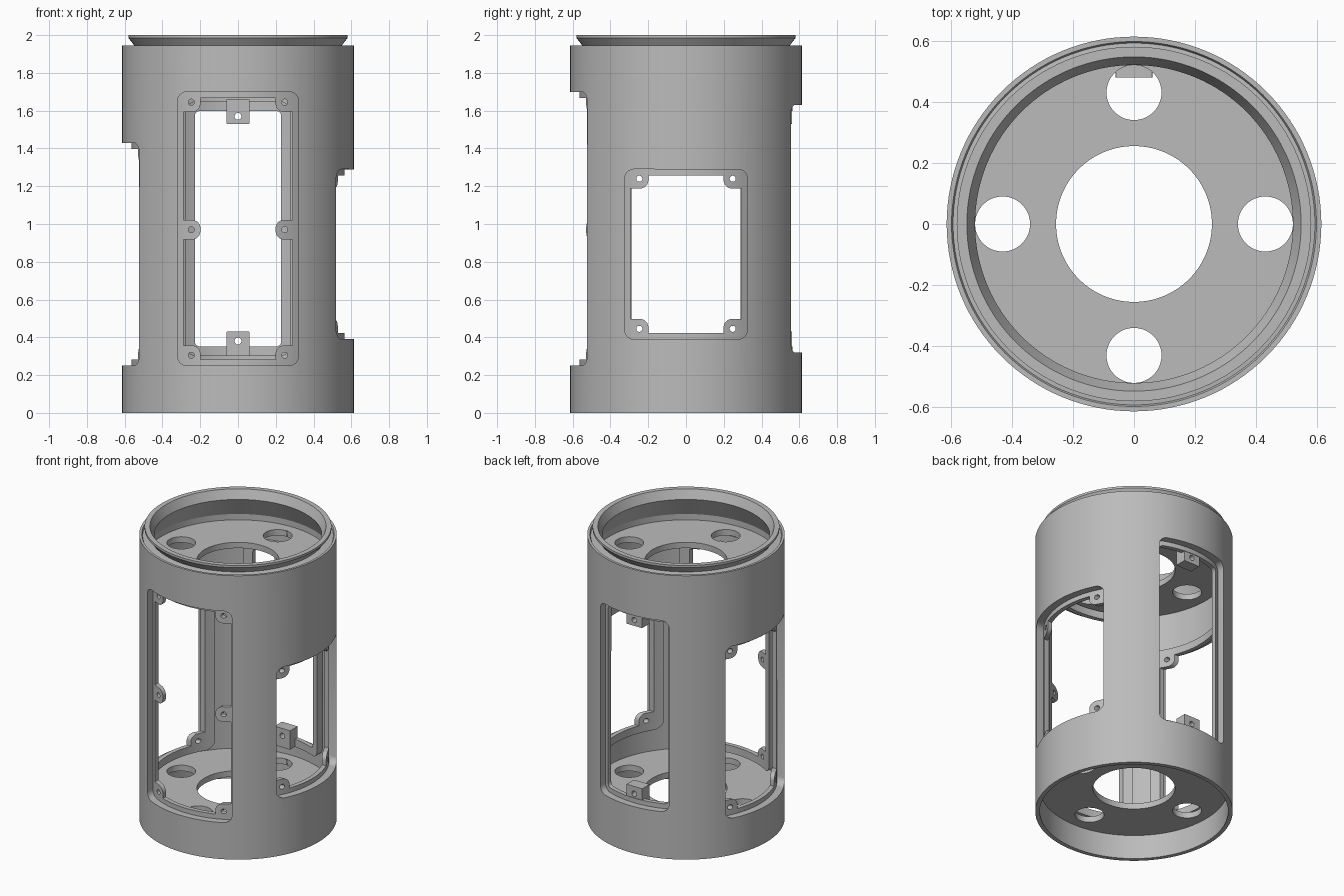
import bpy, bmesh, math
from mathutils import Vector

if "Cube" in bpy.data.objects:
    bpy.data.objects.remove(bpy.data.objects["Cube"])

SEG = 128
WALL_IN, LEDGE, FRAME_IN = 0.585, 0.565, 0.535

grey = bpy.data.materials.new("plain grey")
grey.use_nodes = True
COLOUR = (0.5, 0.5, 0.5, 1)
grey.diffuse_color = COLOUR
grey.node_tree.nodes["Principled BSDF"].inputs["Base Color"].default_value = COLOUR


def finish(bm, name):
    bmesh.ops.recalc_face_normals(bm, faces=bm.faces)
    me = bpy.data.meshes.new(name)
    bm.to_mesh(me)
    bm.free()
    me.materials.append(grey)
    ob = bpy.data.objects.new(name, me)
    bpy.context.collection.objects.link(ob)
    return ob


def lathe(name, profile):
    """Spin a closed (radius, height) loop around z."""
    bm = bmesh.new()
    rings = []
    for i in range(SEG):
        a = math.tau * i / SEG
        rings.append([bm.verts.new((r * math.cos(a), r * math.sin(a), z)) for r, z in profile])
    n = len(profile)
    for i in range(SEG):
        p, q = rings[i], rings[(i + 1) % SEG]
        for j in range(n):
            k = (j + 1) % n
            bm.faces.new((p[j], q[j], q[k], p[k]))
    return finish(bm, name)


def tube(name, r0, r1, z0, z1):
    return lathe(name, [(r1, z0), (r1, z1), (r0, z1), (r0, z0)])


def prism(angle, u0, u1, z0, z1, radius, near=0.3, far=0.8, name="cutter"):
    """Rounded rectangle facing outward at an angle, extruded radially."""
    d = Vector((math.cos(angle), math.sin(angle), 0))
    t = Vector((-d.y, d.x, 0))
    bm = bmesh.new()
    corners = [(u1 - radius, z1 - radius), (u0 + radius, z1 - radius),
               (u0 + radius, z0 + radius), (u1 - radius, z0 + radius)]
    loop = []
    for c, (u, z) in enumerate(corners):
        for s in range(9):
            a = math.pi / 2 * (c + s / 9)
            loop.append((u + radius * math.cos(a), z + radius * math.sin(a)))
    a, b = [[bm.verts.new(d * w + t * u + Vector((0, 0, z))) for u, z in loop] for w in (near, far)]
    bm.faces.new(a)
    bm.faces.new(b)
    for i in range(len(loop)):
        j = (i + 1) % len(loop)
        bm.faces.new((a[i], a[j], b[j], b[i]))
    return finish(bm, name)


def pin(angle, u, z, r):
    return prism(angle, u - r, u + r, z - r, z + r, r * 0.98)


def boolean(ob, tool, op):
    m = ob.modifiers.new("cut", "BOOLEAN")
    m.operation, m.solver, m.object = op, "EXACT", tool
    bpy.context.view_layer.objects.active = ob
    bpy.ops.object.modifier_apply(modifier=m.name)
    bpy.data.objects.remove(tool)


# Thin outer shell with the flared lip at the top
shell = lathe("outer_shell", [
    (0.613, 0), (0.613, 1.945), (0.597, 1.945), (0.592, 1.935), (0.545, 1.94),
    (0.58, 1.985), (0.58, 2), (0.547, 2), (0.52, 1.94), (WALL_IN, 1.81), (WALL_IN, 0)])

# Windows: name, angle, half width, bottom, top, ear heights
windows = [
    ("front", -90, 0.32, 0.25, 1.70, (0.305, 0.97, 1.645)),
    ("left", 0, 0.325, 0.39, 1.29, (0.445, 1.24)),
    ("back", 90, 0.26, 0.32, 1.63, ()),
    ("right", 180, 0.32, 0.25, 1.43, (0.305, 1.375)),
]
EAR_U = 0.247
for name, deg, half, z0, z1, ears in windows:
    a = math.radians(deg)
    # Curved frame behind the wall
    frame = prism(a, -half - 0.02, half + 0.02, z0 - 0.02, z1 + 0.02, 0.06, name=name + "_frame")
    boolean(frame, tube("frame_shell", FRAME_IN, 0.6, -0.1, 2.1), "INTERSECT")
    boolean(shell, frame, "UNION")
    # Shallow recess that leaves a ledge
    recess = prism(a, -half, half, z0, z1, 0.05)
    boolean(recess, tube("ledge_core", 0.1, LEDGE, -0.1, 2.1), "DIFFERENCE")
    boolean(shell, recess, "DIFFERENCE")
    # Opening, less the screw ears
    w = half - 0.032
    opening = prism(a, -w, w, z0 + 0.032, z1 - 0.032, 0.025)
    for z in ears:
        low = z - (0.15 if z == ears[0] else 0.052)
        high = z + (0.15 if z == ears[-1] else 0.052)
        for s in (-1, 1):
            u = sorted((s * (EAR_U - 0.048), s * 0.45))
            boolean(opening, prism(a, *u, low, high, 0.045, 0.2, 0.9), "DIFFERENCE")
    boolean(shell, opening, "DIFFERENCE")
    for z in ears:
        for s in (-1, 1):
            boolean(shell, pin(a, s * EAR_U, z, 0.016), "DIFFERENCE")

# Drilled blocks in the back window
for name, z0, z1, hole in (("lower", 0.30, 0.43, 0.38), ("upper", 1.53, 1.66, 1.57)):
    back = math.pi / 2
    block = prism(back, -0.06, 0.06, z0, z1, 0.002, 0.48, 0.56, name + "_latch_block")
    boolean(block, pin(back, 0, hole, 0.018), "DIFFERENCE")

# Two inner plates, each with a centre hole and four round holes
for name, z in (("bottom_plate", 0.165), ("top_plate", 1.73)):
    plate = tube(name, 0.255, 0.59, z, z + 0.04)
    for i in range(4):
        a = i * math.pi / 2
        bpy.ops.mesh.primitive_cylinder_add(
            vertices=48, radius=0.09, depth=0.3,
            location=(0.43 * math.cos(a), 0.43 * math.sin(a), z))
        boolean(plate, bpy.context.object, "DIFFERENCE")

# Smooth the curved walls and keep the edges sharp
for ob in bpy.context.scene.objects:
    if ob.type == "MESH":
        bpy.ops.object.select_all(action="DESELECT")
        ob.select_set(True)
        bpy.context.view_layer.objects.active = ob
        bpy.ops.object.shade_smooth_by_angle(angle=math.radians(25))
